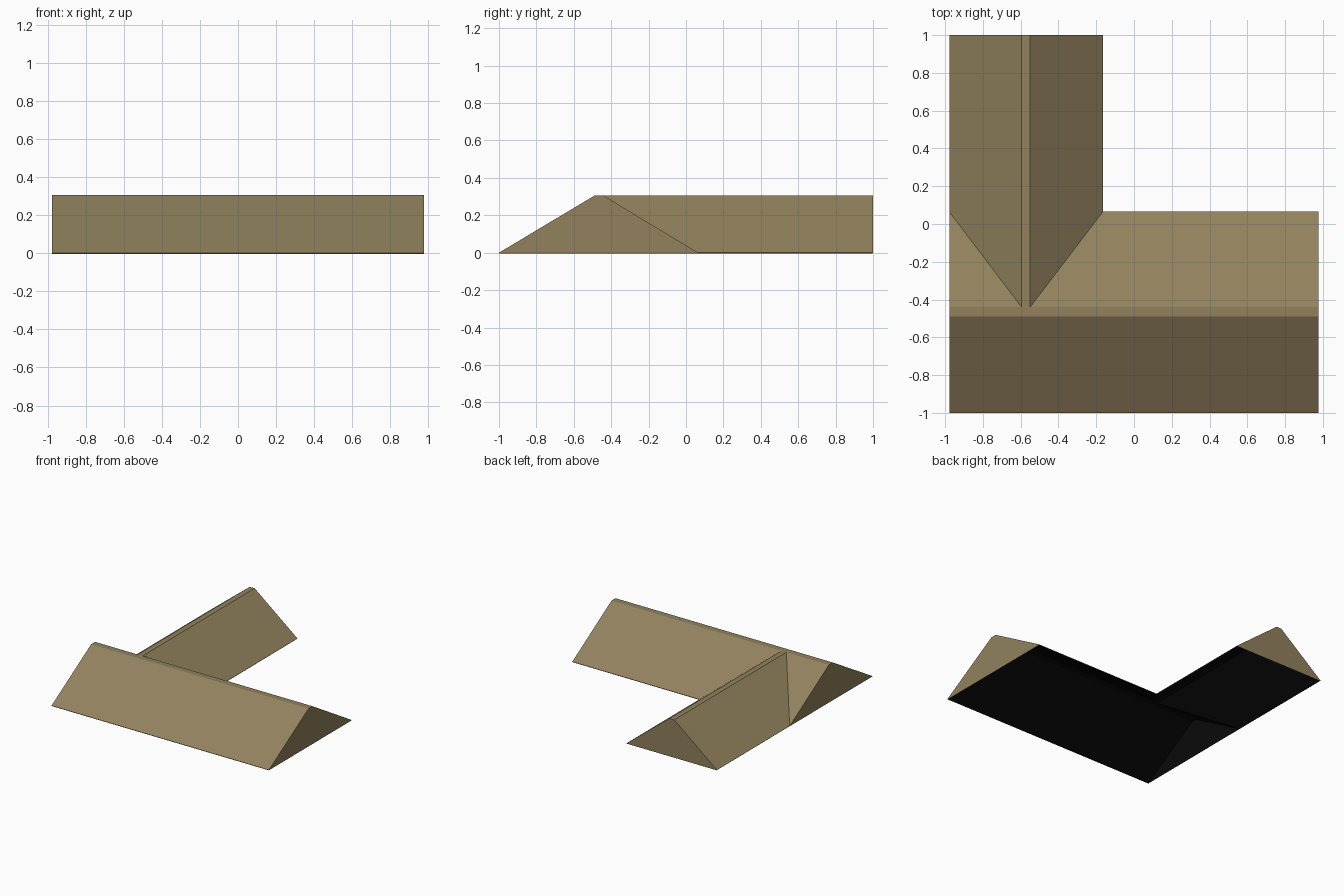
import bpy, bmesh

if "Cube" in bpy.data.objects:
    bpy.data.objects.remove(bpy.data.objects["Cube"])

H = 0.305                                  # ridge height
X = 0.978                                  # half length of the main roof
FRONT, R1, R2, BACK = -1.0, -0.49, -0.44, 0.065   # main roof profile in y
W1, W2, W3 = -0.595, -0.55, -0.165         # wing profile in x
END = 1.0                                  # back end of the wing


def material(name, rgb):
    m = bpy.data.materials.new(name)
    m.diffuse_color = (*rgb, 1.0)
    m.use_nodes = True
    m.node_tree.nodes["Principled BSDF"].inputs["Base Color"].default_value = m.diffuse_color
    return m


tan = material("tan roof", (0.285, 0.222, 0.110))
black = material("black underside", (0.003, 0.003, 0.003))

bm = bmesh.new()
verts = {}


def face(*points):
    """Add a face, sharing vertices with its neighbours."""
    return bm.faces.new([verts.setdefault(p, None) or verts.update({p: bm.verts.new(p)})
                         or verts[p] for p in points])


# Main roof: front slope, flat ridge, back slope cut by the valley
face((-X, FRONT, 0), (X, FRONT, 0), (X, R1, H), (-X, R1, H))
face((-X, R1, H), (X, R1, H), (X, R2, H), (W2, R2, H), (W1, R2, H), (-X, R2, H))
face((W2, R2, H), (X, R2, H), (X, BACK, 0), (W3, BACK, 0))
face((-X, R2, H), (W1, R2, H), (-X, BACK, 0))
# Gable ends of the main roof
for x in (-X, X):
    face((x, FRONT, 0), (x, R1, H), (x, R2, H), (x, BACK, 0))

# Wing roof: two slopes, flat ridge, gable end
face((-X, BACK, 0), (W1, R2, H), (W1, END, H), (-X, END, 0))
face((W1, R2, H), (W2, R2, H), (W2, END, H), (W1, END, H))
face((W2, R2, H), (W3, BACK, 0), (W3, END, 0), (W2, END, H))
face((-X, END, 0), (W1, END, H), (W2, END, H), (W3, END, 0))

# Close the base only to orient the normals, then open it again
base = face((-X, FRONT, 0), (X, FRONT, 0), (X, BACK, 0), (W3, BACK, 0),
            (W3, END, 0), (-X, END, 0), (-X, BACK, 0))
bmesh.ops.recalc_face_normals(bm, faces=bm.faces)
bmesh.ops.delete(bm, geom=[base], context='FACES_ONLY')

me = bpy.data.meshes.new("roof")
bm.to_mesh(me)
bm.free()
me.materials.append(tan)
me.materials.append(black)
roof = bpy.data.objects.new("roof", me)
bpy.context.collection.objects.link(roof)

# Thin shell with a black inside
shell = roof.modifiers.new("shell", 'SOLIDIFY')
shell.thickness = 0.005
shell.offset = -1
shell.material_offset = 1
